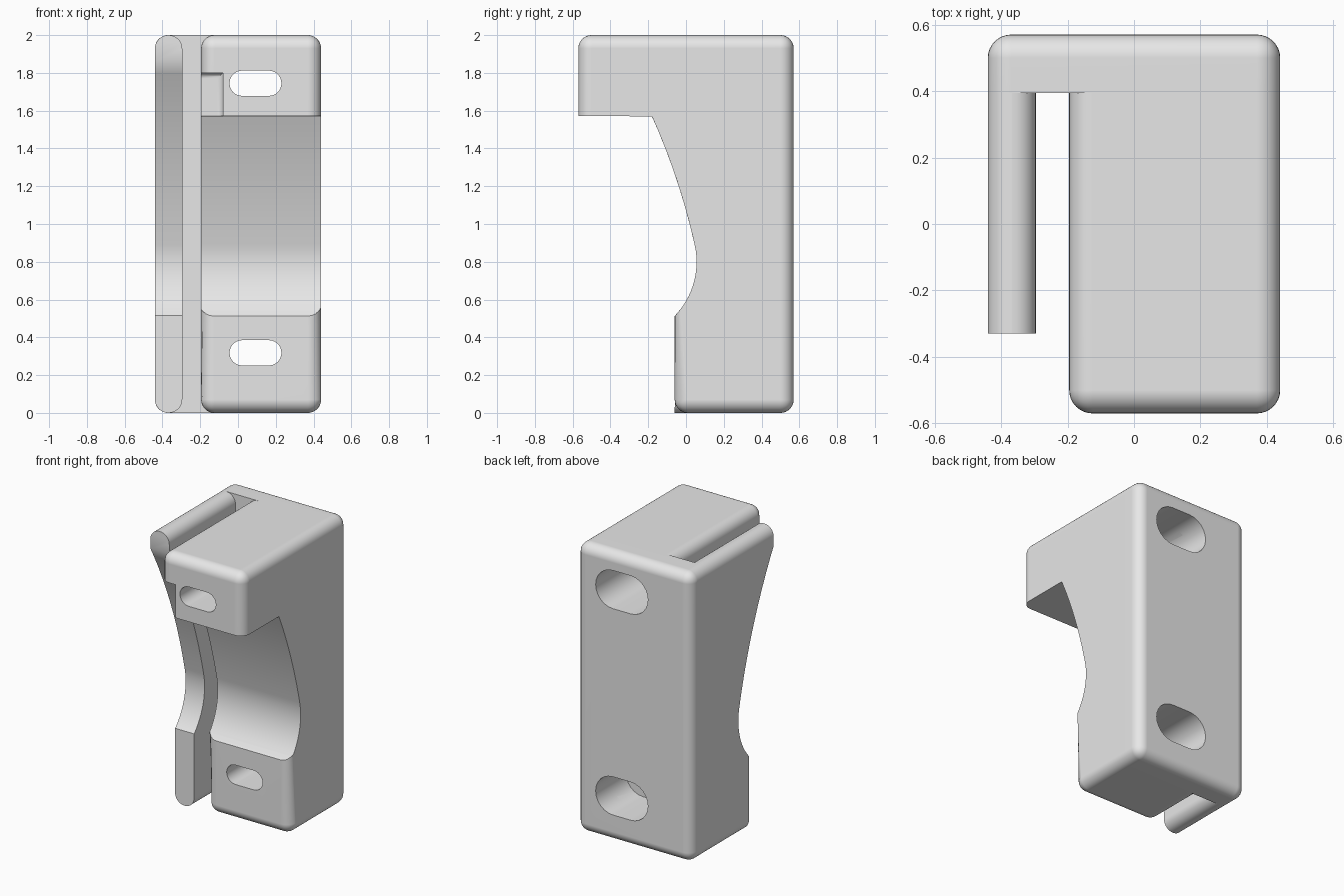
import bpy, bmesh
from math import sin, cos, pi, radians

cube = bpy.data.objects.get("Cube")
if cube:
    bpy.data.objects.remove(cube, do_unlink=True)

grey = bpy.data.materials.new("light_grey")
grey.use_nodes = True
grey.diffuse_color = (0.8, 0.8, 0.8, 1)
grey.node_tree.nodes["Principled BSDF"].inputs["Base Color"].default_value = (0.8, 0.8, 0.8, 1)

R = 0.07                      # edge rounding
LEFT, RIGHT = -0.44, 0.44     # overall width
BODY_X, FIN_X = -0.195, -0.295  # the gap between body and fin
BACK, PLATE = 0.57, 0.395     # back face and front of the back plate


def prism(name, pts, lo, hi, axis="x", round_edge=None, radius=R):
    """Extrude a profile along x (points y, z) or y (points x, z), rounding chosen edges."""
    bm = bmesh.new()
    place = (lambda p, t: (t, p[0], p[1])) if axis == "x" else (lambda p, t: (p[0], t, p[1]))
    a = [bm.verts.new(place(p, lo)) for p in pts]
    b = [bm.verts.new(place(p, hi)) for p in pts]
    bm.faces.new(a)
    bm.faces.new(b[::-1])
    for i in range(len(pts)):
        j = (i + 1) % len(pts)
        bm.faces.new((a[j], a[i], b[i], b[j]))
    bmesh.ops.recalc_face_normals(bm, faces=bm.faces[:])
    if round_edge:
        edges = [e for e in bm.edges if round_edge(e.verts[0].co, e.verts[1].co)]
        bmesh.ops.bevel(bm, geom=edges, offset=radius, segments=8, profile=0.5,
                        affect="EDGES", clamp_overlap=True)
    mesh = bpy.data.meshes.new(name)
    bm.to_mesh(mesh)
    bm.free()
    mesh.materials.append(grey)
    obj = bpy.data.objects.new(name, mesh)
    bpy.context.collection.objects.link(obj)
    return obj


def rect(y0, z0, y1, z1):
    return [(y0, z0), (y1, z0), (y1, z1), (y0, z1)]


def stadium(cx, cz, half, r, n=12):
    """Slot outline with round left and right ends."""
    ends = [(half - r, -pi / 2), (r - half, pi / 2)]
    return [(cx + dx + r * cos(s + pi * i / n), cz + r * sin(s + pi * i / n))
            for dx, s in ends for i in range(n + 1)]


def saddle(top, bottom):
    """Curve of the front recess, from the large upper arc into the small lower one."""
    def arc(cy, cz, r, a, b, n):
        return [(cy + r * cos(radians(a + (b - a) * i / n)),
                 cz + r * sin(radians(a + (b - a) * i / n))) for i in range(n + 1)]
    return arc(-3.414, 0.117, 3.545, top, 12.6, 10) + arc(-0.357, 0.8, 0.413, 12.6, bottom, 16)[1:]


def select(obj):
    bpy.ops.object.select_all(action="DESELECT")
    obj.select_set(True)
    bpy.context.view_layer.objects.active = obj


def cut(obj, cutter):
    cutter.hide_render = True
    mod = obj.modifiers.new("cut", "BOOLEAN")
    mod.operation, mod.solver, mod.object = "DIFFERENCE", "EXACT", cutter
    select(obj)
    bpy.ops.object.modifier_apply(modifier=mod.name)


# Main body: stepped block, rounded everywhere but at the step and the back joint
STEP = 1.0
body = prism("main_body", [(-0.57, 2), (-0.57, STEP), (-0.06, STEP), (-0.06, 0), (PLATE, 0), (PLATE, 2)],
             BODY_X, RIGHT,
             round_edge=lambda p, q: not (min(p.y, q.y) > PLATE - 0.01
                                          or abs(p.z - STEP) + abs(q.z - STEP) < 0.01))

# Back plate joining body and fin
plate = prism("back_plate", rect(PLATE, 0, BACK, 2), LEFT, RIGHT,
              round_edge=lambda p, q: max(p.y, q.y) > PLATE + 0.01)

# Side fin with round top and bottom
fin = prism("side_fin", rect(-0.33, 0, PLATE, 2), LEFT, FIN_X,
            round_edge=lambda p, q: abs(p.y - q.y) > 0.1, radius=0.0715)

# Curved recess in body and fin
cutters = [prism("body_recess_cutter", saddle(24.2, -50) + [(-1, 0.484), (-1, 1.572)], -1, 1)]
cut(body, cutters[0])
cutters.append(prism("fin_recess_cutter",
                     saddle(30, -43.6) + [(-0.06, -0.1), (-1, -0.1), (-1, 1.889)], -1, 1))
cut(fin, cutters[-1])

# Notch in the lower corner of the head
notch = prism("notch_cutter", rect(-0.8, 1.5, -0.3, 1.8), -0.4, -0.08,
              round_edge=lambda p, q: max(p.z, q.z) > 1.7 and min(p.y, q.y) > -0.4, radius=0.03)
cutters.append(notch)
cut(body, notch)

# Screw slots, widened from the back
for z, floor in ((1.745, -0.27), (0.318, 0.24)):
    slot = prism("slot_cutter", stadium(0.0925, z, 0.1375, 0.067), -1, 1, "y")
    bore = prism("counterbore_cutter", stadium(0.0925, z, 0.2, 0.132), floor, 1, "y")
    cut(body, slot)
    cut(body, bore)
    cut(plate, bore)
    cutters += [slot, bore]

for c in cutters:
    bpy.data.objects.remove(c, do_unlink=True)

# Smooth roundings with flat faces kept flat
for obj in (body, plate, fin):
    select(obj)
    bpy.ops.object.shade_smooth_by_angle(angle=radians(30))
    mod = obj.modifiers.new("flat_faces", "WEIGHTED_NORMAL")
    mod.keep_sharp = True
